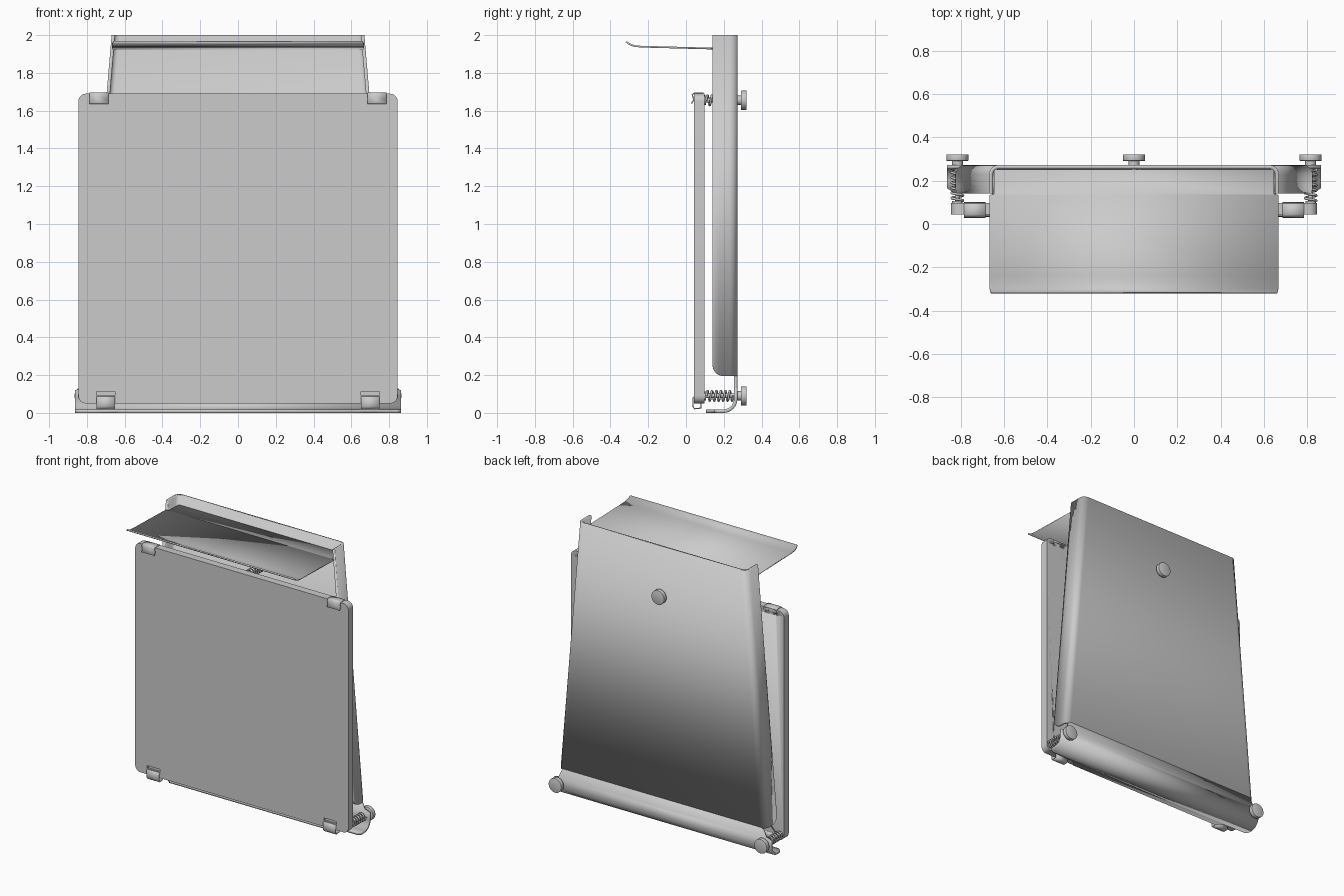
import bpy, bmesh, math
from mathutils import Matrix

if "Cube" in bpy.data.objects:
    bpy.data.objects.remove(bpy.data.objects["Cube"])

def finish(name, bm, smooth=True):
    bmesh.ops.recalc_face_normals(bm, faces=bm.faces)
    me = bpy.data.meshes.new(name)
    bm.to_mesh(me)
    bm.free()
    ob = bpy.data.objects.new(name, me)
    bpy.context.collection.objects.link(ob)
    bpy.ops.object.select_all(action='DESELECT')
    ob.select_set(True)
    bpy.context.view_layer.objects.active = ob
    if smooth:
        bpy.ops.object.shade_smooth_by_angle(angle=math.radians(35))
    return ob

def sheet_grid(name, rows, t):
    """Bent sheet metal: grid of points given a thickness."""
    bm = bmesh.new()
    vs = [[bm.verts.new(p) for p in r] for r in rows]
    for a, b in zip(vs, vs[1:]):
        for i in range(len(a) - 1):
            bm.faces.new((a[i], a[i + 1], b[i + 1], b[i]))
    ob = finish(name, bm)
    m = ob.modifiers.new("thickness", 'SOLIDIFY')
    m.thickness, m.offset, m.use_even_offset = t, 0, True
    bpy.ops.object.modifier_apply(modifier=m.name)
    return ob

def strip(name, rows, t, cx=0):
    """Sheet from rows of (half width, y, z)."""
    return sheet_grid(name, [[(cx - w, y, z), (cx + w, y, z)] for w, y, z in rows], t)

def cyl(name, x, z, r, y0, y1, bevel=0, n=32):
    bm = bmesh.new()
    mat = Matrix.Translation((x, (y0 + y1) / 2, z)) @ Matrix.Rotation(math.pi / 2, 4, 'X')
    bmesh.ops.create_cone(bm, cap_ends=True, segments=n, radius1=r, radius2=r,
                          depth=y1 - y0, matrix=mat)
    if bevel:
        rim = [e for e in bm.edges if abs(e.verts[0].co.y - e.verts[1].co.y) < 1e-5]
        bmesh.ops.bevel(bm, geom=rim, offset=bevel, segments=2, affect='EDGES', profile=0.5)
    return finish(name, bm)

def box(name, c, s):
    bm = bmesh.new()
    bmesh.ops.create_cube(bm, size=1, matrix=Matrix.Translation(c) @ Matrix.Diagonal((*s, 1)))
    return finish(name, bm, False)

def spring(name, x, z, r, y0, y1, turns):
    cu = bpy.data.curves.new(name, 'CURVE')
    cu.dimensions = '3D'
    cu.bevel_depth, cu.bevel_resolution, cu.use_fill_caps = 0.006, 2, True
    sp = cu.splines.new('POLY')
    n = turns * 20
    sp.points.add(n)
    for i, p in enumerate(sp.points):
        a = 2 * math.pi * i / 20
        p.co = (x + r * math.cos(a), y0 + (y1 - y0) * i / n, z + r * math.sin(a), 1)
    bpy.context.collection.objects.link(bpy.data.objects.new(name, cu))

# Back channel: tapered U-shaped sheet, rounded lower flange corners
W_BOT, W_TOP, T, R = 0.815, 0.66, 0.018, 0.035
half = [(0, y) for y in (0.14, 0.143, 0.15, 0.16, 0.175, 0.2)]
half += [(R * (1 - math.cos(a)), 0.263 - R + R * math.sin(a))
         for a in [math.pi / 2 * k / 6 for k in range(7)]]

def low(y):
    d = min(1, max(0, (0.2 - y) / 0.06))
    return 0.195 + 0.06 * (1 - math.sqrt(1 - d * d))

section = [(1, d, y) for d, y in half] + [(-1, d, y) for d, y in reversed(half)]
def width(z):
    return W_BOT + (W_TOP - W_BOT) * (z - 0.195) / (2 - 0.195)
sheet_grid("back_channel", [
    [(s * (width(low(y)) - d), y, low(y)) for s, d, y in section],
    [(s * (W_TOP - d), y, 2.0) for s, d, y in section]], T)

# Bottom lip: curls forward beneath the front plate
rows = [(0.79, 0.263, 0.2), (0.82, 0.263, 0.135), (0.862, 0.263, 0.12)]
rows += [(0.862, 0.198 + 0.065 * math.cos(a), 0.074 - 0.065 * math.sin(a))
         for a in [math.pi / 2 * k / 8 for k in range(9)]]
rows += [(0.862, 0.165, 0.009), (0.84, 0.15, 0.009), (0.66, 0.145, 0.009), (0.62, 0.105, 0.009)]
strip("bottom_lip", rows, T)

# Top shelf with an upturned front edge, narrower between the flanges
strip("top_shelf", [(0.645, 0.252, 1.926), (0.645, 0.138, 1.929), (0.667, 0.134, 1.929),
                    (0.667, -0.24, 1.939), (0.667, -0.27, 1.942), (0.667, -0.29, 1.948),
                    (0.665, -0.305, 1.956), (0.66, -0.317, 1.966)], 0.009)

# Front plate: rounded slab
bm = bmesh.new()
ring = []
for k, (sx, sz) in enumerate(((1, 1), (-1, 1), (-1, -1), (1, -1))):
    for j in range(7):
        a = math.pi / 2 * (k + j / 6)
        ring.append(bm.verts.new((sx * 0.805 + 0.04 * math.cos(a), 0.043,
                                  0.87 + sz * 0.78 + 0.04 * math.sin(a))))
face = bm.faces.new(ring)
ext = bmesh.ops.extrude_face_region(bm, geom=[face])
for v in ext["geom"]:
    if isinstance(v, bmesh.types.BMVert):
        v.co.y = 0.097
plate = finish("front_plate", bm)

# Slots and small holes in the plate corners
cutters = []
for s in (-1, 1):
    cutters.append(box("slot_cutter", (s * 0.70, 0.04, 0.102), (0.1, 0.03, 0.02)))
    for z in (1.655, 0.09):
        cutters.append(cyl("hole_cutter", s * 0.78, z, 0.009, 0.085, 0.11, n=16))
    cutters.append(box("slot_cutter", (s * 0.71, 0.1, 1.66), (0.035, 0.03, 0.014)))
for c in cutters:
    c.hide_render = True
    m = plate.modifiers.new("cut", 'BOOLEAN')
    m.operation, m.object, m.solver = 'DIFFERENCE', c, 'EXACT'
    bpy.context.view_layer.objects.active = plate
    bpy.ops.object.modifier_apply(modifier=m.name)
for c in cutters:
    bpy.data.objects.remove(c)

for s, side in ((-1, "left"), (1, "right")):
    # Spring clips gripping the plate edges
    strip("top_clip_" + side, [(0.05, 0.1, 1.675), (0.05, 0.09, 1.692), (0.05, 0.045, 1.694),
                               (0.05, 0.033, 1.685), (0.05, 0.041, 1.658), (0.05, 0.03, 1.638)],
          0.006, s * 0.735)
    strip("bottom_clip_" + side, [(0.05, 0.08, 0.055), (0.05, 0.078, 0.025), (0.05, 0.045, 0.022),
                                  (0.05, 0.036, 0.035), (0.05, 0.037, 0.08), (0.05, 0.05, 0.088)],
          0.006, s * 0.70)

# Levelling screws: knob, collar, rod, washer and spring
for label, x, z, r, turns in (("left", -0.815, 0.09, 0.026, 6), ("right", 0.815, 0.09, 0.026, 6),
                              ("top", 0, 1.655, 0.026, 6)):
    cyl("knob_" + label, x, z, 0.051, 0.291, 0.321, 0.003)
    cyl("knob_collar_" + label, x, z, 0.025, 0.268, 0.292)
    cyl("screw_" + label, x, z, 0.012, 0.06, 0.28, n=16)
    cyl("washer_" + label, x, z, 0.024, 0.095, 0.106)
    spring("spring_" + label, x, z, r, 0.108, 0.25, turns)
